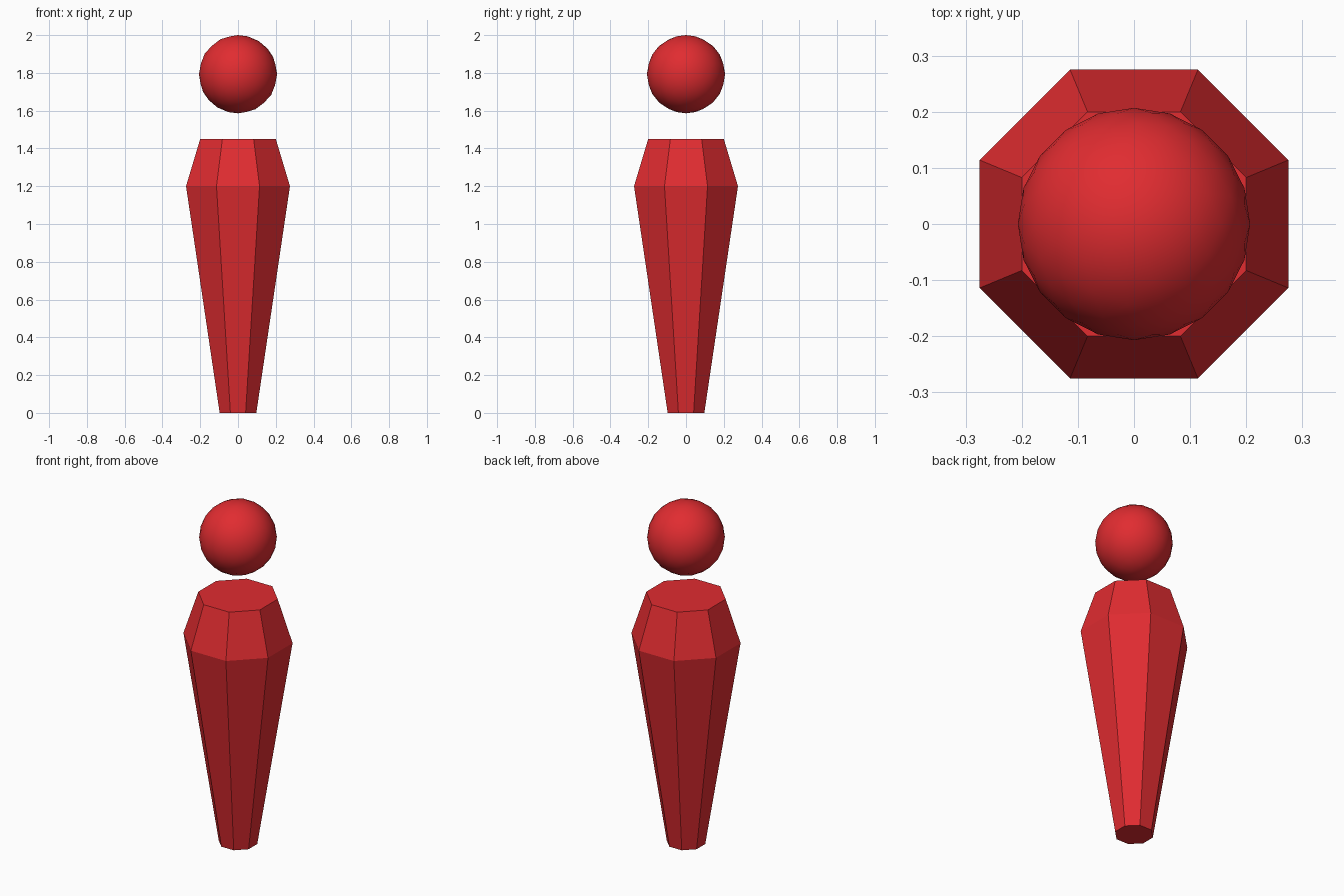
import bpy, bmesh, math

if "Cube" in bpy.data.objects:
    bpy.data.objects.remove(bpy.data.objects["Cube"])


def make_object(name, bm, material):
    bmesh.ops.recalc_face_normals(bm, faces=bm.faces)
    mesh = bpy.data.meshes.new(name)
    bm.to_mesh(mesh)
    bm.free()
    mesh.materials.append(material)
    obj = bpy.data.objects.new(name, mesh)
    bpy.context.collection.objects.link(obj)
    return obj


red = bpy.data.materials.new("red")
red.diffuse_color = (0.75, 0.025, 0.03, 1)
red.use_nodes = True
red.node_tree.nodes["Principled BSDF"].inputs["Base Color"].default_value = red.diffuse_color

# Body: faceted octagonal taper, given as (flat-to-centre distance, height)
SIDES = 8
profile = [(0.097, 0.0), (0.275, 1.2), (0.2, 1.45)]
bm = bmesh.new()
rings = []
for apothem, z in profile:
    r = apothem / math.cos(math.pi / SIDES)
    angles = [2 * math.pi * (i + 0.5) / SIDES for i in range(SIDES)]
    rings.append([bm.verts.new((r * math.cos(a), r * math.sin(a), z)) for a in angles])
for low, high in zip(rings, rings[1:]):
    for i in range(SIDES):
        j = (i + 1) % SIDES
        bm.faces.new((low[i], low[j], high[j], high[i]))
bm.faces.new(rings[0][::-1])
bm.faces.new(rings[-1])
make_object("body", bm, red)

# Head: smooth floating ball
bm = bmesh.new()
bmesh.ops.create_icosphere(bm, subdivisions=3, radius=0.207)
bmesh.ops.translate(bm, verts=bm.verts, vec=(0, 0, 1.793))
for f in bm.faces:
    f.smooth = True
make_object("head", bm, red)
